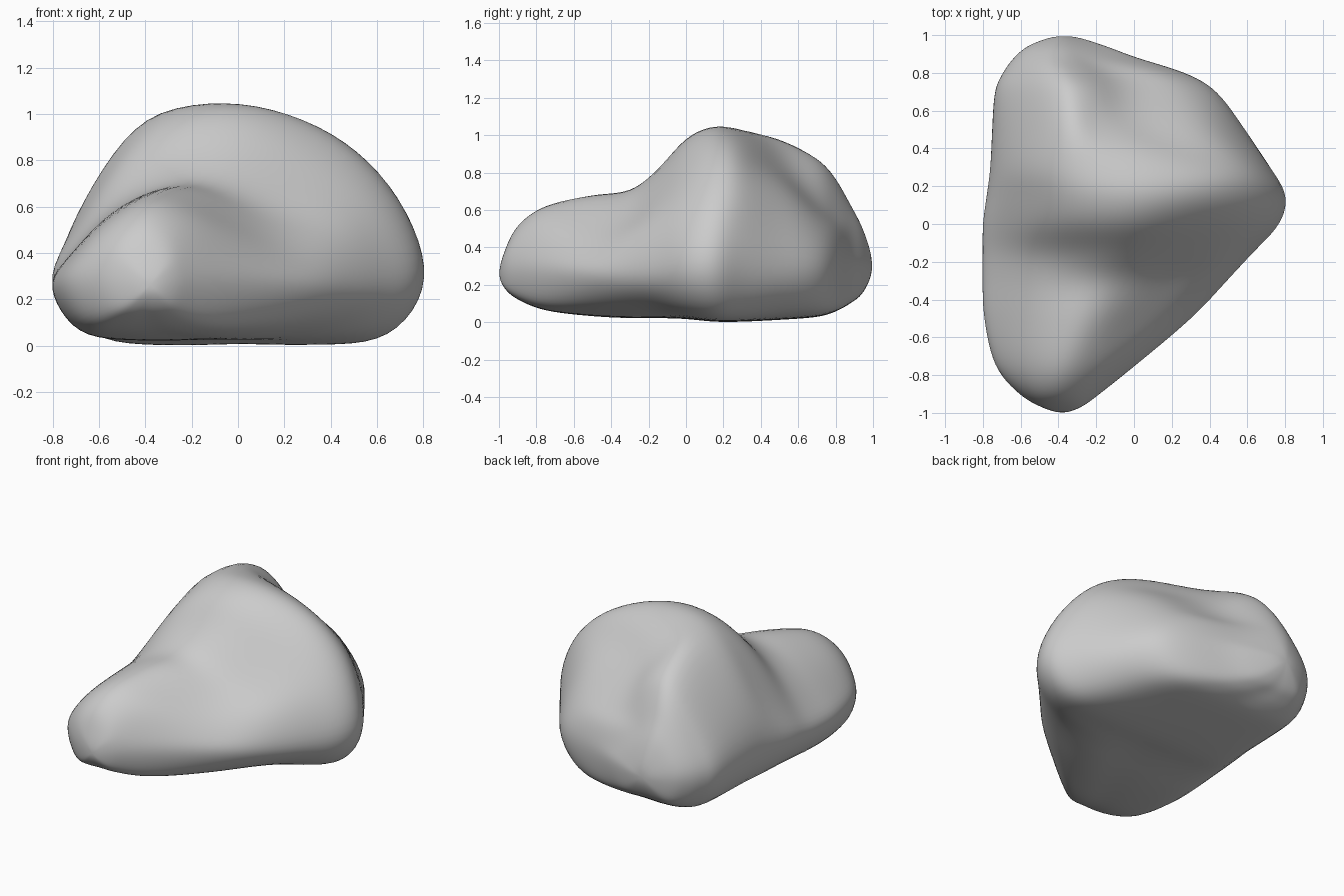
import bpy
import bmesh
from mathutils import Vector

cube = bpy.data.objects.get("Cube")
if cube:
    bpy.data.objects.remove(cube, do_unlink=True)

STEPS = 6                                   # spline samples per span
CROWN = (0.07, 0.25, 0.5, 0.75, 0.93)       # width fractions of the upper points
GROOVED = (0.08, 0.28, 0.43, 0.6, 0.86)     # the same, closer around the back groove
BELLY = (0.9, 0.7, 0.5, 0.3, 0.1)           # width fractions of the lower points
FRONT_TIP = Vector((-0.38, -1, 0.26))
BACK_TIP = Vector((-0.37, 1, 0.3))


def section(y, left, right, middle, bottom, heights, crown=CROWN, tuck=0.2):
    """Closed cross-section at depth y; tuck rounds the lower right corner."""
    def across(u):
        return left + (right - left) * u
    lift = (tuck, tuck / 8, 0.03, 0.01, 0.15)
    ring = [Vector((left, y, middle))]
    ring += [Vector((across(u), y, h)) for u, h in zip(crown, heights)]
    ring.append(Vector((right, y, middle)))
    ring += [Vector((across(u), y, bottom + k * (middle - bottom)))
             for u, k in zip(BELLY, lift)]
    return ring


def spline(a, b, c, d, t):
    """Smooth curve from b to c, with a and d as neighbours."""
    return 0.5 * (2 * b + (c - a) * t + (2 * a - 5 * b + 4 * c - d) * t ** 2
                  + (3 * b - a - 3 * c + d) * t ** 3)


def refine_ring(ring):
    n = len(ring)
    return [spline(ring[i - 1], ring[i], ring[(i + 1) % n], ring[(i + 2) % n], s / STEPS)
            for i in range(n) for s in range(STEPS)]


def opposite(ring):
    half = len(ring) // 2
    return ring[half:] + ring[:half]


# Cross-sections: low front lobe, steep face, crest, then the grooved back
sections = [
    section(-0.97, -0.49, -0.28, 0.27, 0.18, (0.34, 0.37, 0.38, 0.37, 0.34)),
    section(-0.9, -0.61, -0.18, 0.27, 0.12, (0.39, 0.48, 0.52, 0.48, 0.38)),
    section(-0.75, -0.74, 0.01, 0.26, 0.06, (0.39, 0.54, 0.63, 0.55, 0.39)),
    section(-0.5, -0.8, 0.31, 0.25, 0.03, (0.39, 0.59, 0.69, 0.52, 0.37), tuck=0.35),
    section(-0.3, -0.81, 0.5, 0.25, 0.02, (0.4, 0.63, 0.71, 0.56, 0.45), tuck=0.4),
    section(-0.15, -0.81, 0.64, 0.26, 0.02, (0.43, 0.71, 0.83, 0.68, 0.52), tuck=0.35),
    section(0, -0.81, 0.78, 0.28, 0.015, (0.5, 0.88, 0.99, 0.81, 0.57)),
    section(0.15, -0.79, 0.815, 0.29, 0, (0.58, 0.97, 1.05, 0.91, 0.63), tuck=0.14),
    section(0.3, -0.77, 0.73, 0.3, 0, (0.63, 0.99, 1.02, 0.91, 0.68), tuck=0.14),
    section(0.5, -0.76, 0.6, 0.3, 0.01, (0.61, 0.97, 0.93, 0.82, 0.69), GROOVED),
    section(0.7, -0.745, 0.45, 0.3, 0.025, (0.54, 0.86, 0.84, 0.65, 0.54), GROOVED),
    section(0.8, -0.7, 0.28, 0.3, 0.055, (0.5, 0.76, 0.73, 0.57, 0.48), GROOVED),
    section(0.88, -0.64, 0.02, 0.3, 0.1, (0.45, 0.61, 0.62, 0.54, 0.41), GROOVED),
    section(0.95, -0.55, -0.17, 0.3, 0.16, (0.39, 0.47, 0.49, 0.46, 0.37), GROOVED),
]
rings = [refine_ring(s) for s in sections]
count = len(rings[0])
front, back = [FRONT_TIP] * count, [BACK_TIP] * count
rings = [opposite(rings[0]), front] + rings + [back, opposite(rings[-1])]

# Loft the boulder between the two tips
bm = bmesh.new()
loops = []
for k in range(1, len(rings) - 2):
    for s in range(STEPS):
        if k == 1 and s == 0:
            continue
        loops.append([bm.verts.new(spline(a, b, c, d, s / STEPS))
                      for a, b, c, d in zip(*rings[k - 1:k + 3])])
for low, high in zip(loops, loops[1:]):
    for i in range(count):
        j = (i + 1) % count
        bm.faces.new((low[i], low[j], high[j], high[i]))
for tip, loop in ((FRONT_TIP, loops[0]), (BACK_TIP, loops[-1])):
    centre = bm.verts.new(tip)
    for i in range(count):
        bm.faces.new((centre, loop[i], loop[(i + 1) % count]))
for _ in range(9):
    bmesh.ops.smooth_vert(bm, verts=bm.verts, factor=0.5,
                          use_axis_x=True, use_axis_y=True, use_axis_z=True)
bmesh.ops.recalc_face_normals(bm, faces=bm.faces)
for face in bm.faces:
    face.smooth = True

mesh = bpy.data.meshes.new("boulder")
bm.to_mesh(mesh)
bm.free()
boulder = bpy.data.objects.new("boulder", mesh)
bpy.context.collection.objects.link(boulder)

# Plain stone colour
stone = bpy.data.materials.new("stone_grey")
stone.use_nodes = True
colour = (0.6, 0.6, 0.6, 1)
stone.diffuse_color = colour
stone.node_tree.nodes["Principled BSDF"].inputs["Base Color"].default_value = colour
mesh.materials.append(stone)
